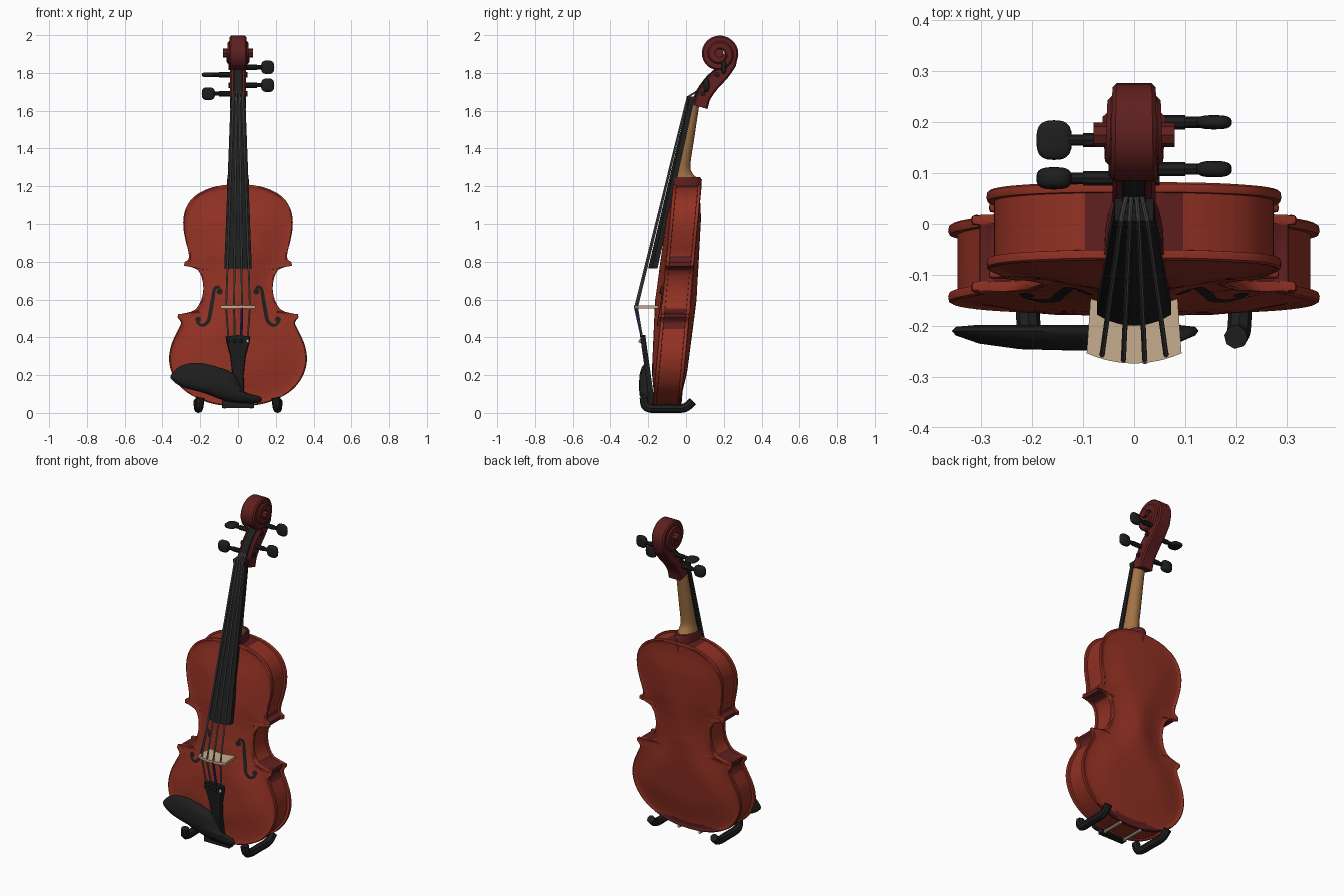
import bpy, bmesh, math
from mathutils import Vector
from mathutils.bvhtree import BVHTree

if "Cube" in bpy.data.objects:
    bpy.data.objects.remove(bpy.data.objects["Cube"])

def mat(name, r, g, b):
    m = bpy.data.materials.new(name)
    m.diffuse_color = (r, g, b, 1)
    m.use_nodes = True
    m.node_tree.nodes["Principled BSDF"].inputs["Base Color"].default_value = m.diffuse_color
    return m

RED = mat("red varnish", .29, .031, .017)
DARK = mat("dark red varnish", .115, .014, .014)
TAN = mat("bare maple", .36, .17, .06)
BLACK = mat("ebony black", .013, .013, .013)
CREAM = mat("bridge cream", .56, .42, .27)
GREY = mat("string grey", .13, .13, .14)
METAL = mat("metal", .5, .46, .38)
BLUE = mat("blue thread", .03, .04, .25)

def smooth(ob, angle=38):
    bpy.ops.object.select_all(action='DESELECT')
    ob.select_set(True)
    bpy.context.view_layer.objects.active = ob
    bpy.ops.object.shade_smooth_by_angle(angle=math.radians(angle))

def spline(pts, n=5, closed=False):
    """Catmull-Rom through points of any dimension."""
    out, k = [], len(pts)
    get = (lambda i: pts[i % k]) if closed else (lambda i: pts[max(0, min(k - 1, i))])
    for i in range(k if closed else k - 1):
        for j in range(n):
            t = j / n
            out.append(tuple(.5 * (2 * b + (c - a) * t + (2 * a - 5 * b + 4 * c - d) * t * t
                                   + (3 * b - a - 3 * c + d) * t ** 3)
                             for a, b, c, d in zip(get(i - 1), get(i), get(i + 1), get(i + 2))))
    return out if closed else out + [tuple(pts[-1])]

def loft(name, sections, m, ring=True, caps=True):
    """Skin a list of equal-length cross-sections."""
    bm = bmesh.new()
    rows = [[bm.verts.new(p) for p in s] for s in sections]
    n = len(rows[0])
    for a, b in zip(rows, rows[1:]):
        for i in range(n if ring else n - 1):
            j = (i + 1) % n
            bm.faces.new((a[i], a[j], b[j], b[i]))
    if caps and ring:
        bm.faces.new(rows[0])
        bm.faces.new(rows[-1])
    bmesh.ops.remove_doubles(bm, verts=bm.verts, dist=1e-5)
    bmesh.ops.recalc_face_normals(bm, faces=bm.faces)
    me = bpy.data.meshes.new(name)
    bm.to_mesh(me)
    bm.free()
    me.materials.append(m)
    ob = bpy.data.objects.new(name, me)
    bpy.context.collection.objects.link(ob)
    smooth(ob)
    return ob

def rod(name, pts, r, m):
    cu = bpy.data.curves.new(name, 'CURVE')
    cu.dimensions, cu.bevel_depth, cu.bevel_resolution, cu.use_fill_caps = '3D', r, 2, True
    sp = cu.splines.new('POLY')
    sp.points.add(len(pts) - 1)
    for p, q in zip(sp.points, pts):
        p.co = (*q, 1)
    cu.materials.append(m)
    ob = bpy.data.objects.new(name, cu)
    bpy.context.collection.objects.link(ob)
    bpy.ops.object.select_all(action='DESELECT')
    ob.select_set(True)
    bpy.context.view_layer.objects.active = ob
    bpy.ops.object.convert(target='MESH')
    smooth(bpy.context.object)

def ball(name, loc, size, m, square=.7):
    """Sphere pushed towards a rounded block."""
    bpy.ops.mesh.primitive_uv_sphere_add(segments=20, ring_count=12, location=loc)
    ob = bpy.context.object
    for v in ob.data.vertices:
        v.co = [math.copysign(abs(c) ** square, c) * s for c, s in zip(v.co, size)]
    ob.name = name
    ob.data.materials.append(m)
    smooth(ob, 60)

def box(name, lo, hi, m):
    loft(name, [[(lo[0], lo[1], z), (hi[0], lo[1], z), (hi[0], hi[1], z), (lo[0], hi[1], z)]
                for z in (lo[2], hi[2])], m)

# Body: half outline (x, z) in three bouts, mirrored, lofted from back spine to front spine
lower = [(0, .035), (.1, .042), (.2, .07), (.29, .125), (.345, .2), (.365, .28), (.353, .36),
         (.322, .43), (.302, .475), (.32, .505)]
waist = [(.318, .522), (.28, .528), (.23, .545), (.198, .59), (.184, .65), (.19, .71),
         (.212, .755), (.25, .772), (.285, .778)]
upper = [(.284, .798), (.262, .815), (.262, .85), (.277, .91), (.289, .98), (.286, 1.05),
         (.262, 1.11), (.22, 1.155), (.15, 1.19), (.07, 1.207), (0, 1.21)]
half = spline(lower) + spline(waist) + spline(upper)
outline = half + [(-x, z) for x, z in half[-2:0:-1]]

def shrink(t):
    return [(x * (1 - t), z + (.2 + (z - .035) * .723 - z) * t) for x, z in outline]

def lean(pts, h):
    return [(x, y + .092 * z - .105, z) for (x, z), y in zip(pts, h)]

def height(x, z, arch):
    """Plate height above the ribs: raised bead at the edge, then an arch towards the middle."""
    d = min(math.hypot(x - a, z - b) for a, b in outline)
    bead = .016 + .005 * math.sin(math.pi * min(1, d / .016))
    rise = .5 - .5 * math.cos(math.pi * min(1, max(0, d - .012) / .19))
    return bead + arch * rise * (1.1 - .75 * abs(z - .6) / .6)

def plate(sign, arch):
    rows = [lean(shrink(t), [sign * (.056 + h)] * len(outline)) for t, h in ((.05, 0), (.008, .001), (0, .008))]
    for t in (.004, .02, .035, .06, .1, .16, .25, .4, .55, .7, .85, 1):
        pts = shrink(t)
        rows.append(lean(pts, [sign * (.056 + height(x, z, arch)) for x, z in pts]))
    return rows

body = loft("body", plate(1, .031)[::-1] + plate(-1, .038), RED, caps=False)

# Darker varnish on the corner ribs, under the neck and at the tail of the back
body.data.materials.append(DARK)
for p in body.data.polygons:
    x, y, z = p.center
    d = y - .092 * z + .105
    rib = abs(d) < .03 and (.44 < z < .55 or .76 < z < .83 or (z > 1.15 and abs(x) < .09))
    if rib or (d > .06 and z < .085):
        p.material_index = 1

# F-holes: ribbons and round eyes laid on the arched front
bm = bmesh.new()
bm.from_mesh(body.data)
tree = BVHTree.FromBMesh(bm)
bm.free()

def on_front(x, z):
    hit = tree.ray_cast(Vector((x, -1, z)), Vector((0, 1, 0)))[0]
    return (x, hit.y - .003, z)

hole = spline([(.095, .64), (.102, .666), (.124, .655), (.134, .6), (.145, .54), (.157, .487),
               (.185, .464), (.212, .475), (.215, .5)])
for s, side in ((1, "right"), (-1, "left")):
    rows = []
    for i, (x, z) in enumerate(hole):
        a, b = hole[max(0, i - 1)], hole[min(len(hole) - 1, i + 1)]
        d = Vector((b[0] - a[0], b[1] - a[1])).normalized()
        w = .004 + .006 * math.sin(math.pi * i / (len(hole) - 1))
        rows.append([on_front(s * (x + k * d.y * w), z - k * d.x * w) for k in (-1, 0, 1)])
    loft("f_hole_" + side, rows, BLACK, ring=False)
    for cx, cz in ((.097, .642), (.211, .494)):
        loft("f_hole_eye_" + side, [[on_front(s * cx + r * math.cos(a * math.pi / 8), cz + r * math.sin(a * math.pi / 8))
                                     for a in range(16)] for r in (.016, .002)], BLACK)

# Neck and heel: D-shaped sections (z, front y, depth, half width)
def d_loft(name, rows, m):
    loft(name, [[(w * math.cos(a * math.pi / 12), y + d * math.sin(a * math.pi / 12) ** .8, z)
                 for a in range(13)] for z, y, d, w in rows], m)

d_loft("neck", spline([(1.245, -.06, .12, .053), (1.265, -.055, .092, .05), (1.31, -.045, .068, .046),
                       (1.45, -.01, .053, .042), (1.65, .035, .038, .037)]), TAN)
d_loft("heel", [(1.15, -.06, .135, .06), (1.235, -.06, .144, .058), (1.25, -.06, .132, .053)], DARK)

# Fingerboard with curved face, and nut
def board(z, y, w, bulge):
    return [(w * k / 5, y - bulge * (1 - (k / 5) ** 2), z) for k in range(-5, 6)] + [(w, y + .027, z), (-w, y + .027, z)]

loft("fingerboard", [board(.765, -.178, .073, .022), board(1.66, .018, .039, .008)], BLACK)
box("nut", (-.038, .006, 1.655), (.038, .05, 1.675), BLACK)

# Pegbox and scroll: one sweep (y, z, thickness, half width) ending in a widening spiral
def sweep(name, path, m):
    rows = []
    for i, (y, z, th, w) in enumerate(path):
        a, b = path[max(0, i - 1)], path[min(len(path) - 1, i + 1)]
        d = Vector((b[0] - a[0], b[1] - a[1])).normalized()
        c = min(.008, th * .25)
        sec = [(w, th / 2 - c), (w - c, th / 2), (c - w, th / 2), (-w, th / 2 - c),
               (-w, c - th / 2), (c - w, -th / 2), (w - c, -th / 2), (w, c - th / 2)]
        rows.append([(x, y + d.y * n, z - d.x * n) for x, n in sec])
    loft(name, rows, m)

pegbox = spline([(.075, 1.62, .08, .042), (.095, 1.68, .078, .042), (.14, 1.745, .08, .042),
                 (.19, 1.795, .075, .042), (.235, 1.845, .06, .042)])
spiral = []
for i in range(65):
    s = i / 32
    r, a = .08 - .026 * s ** 1.2, 2 * math.pi * s
    spiral.append((.175 + r * math.cos(a), 1.9 + r * math.sin(a), .045, .042 + .01 * s))
sweep("pegbox_and_scroll", pegbox + spiral, DARK)
rod("scroll_eye", [(-.08, .175, 1.905), (.08, .175, 1.905)], .024, DARK)
sweep("pegbox_slot", [(y - .036, z + .022, .012, .024) for y, z, _, _ in pegbox[:19]], BLACK)

# Tuning pegs: (side, y, z, knob half depth, knob half height)
for s, y, z, dy, dz in ((1, .2, 1.83, .014, .036), (-1, .165, 1.79, .039, .013),
                        (1, .108, 1.735, .016, .036), (-1, .09, 1.69, .022, .034)):
    rod("peg_shaft", [(-s * .05, y, z), (s * .1, y, z)], .014, BLACK)
    rod("peg_neck", [(s * .09, y, z), (s * .14, y, z)], .011, BLACK)
    ball("peg_knob", (s * .157, y, z), (.035, dy, dz), BLACK)

# Bridge: thin flat plate with curved crown
crown = [(.093 * k / 6, -.274 + .02 * (k / 6) ** 2) for k in range(-6, 7)]
foot = [(.085, -.14), (.04, -.14), (.03, -.155), (-.03, -.155), (-.04, -.14), (-.085, -.14)]
loft("bridge", [[(x, y, z) for x, y in crown + foot] for z in (.553, .568)], CREAM)

# Tailpiece
tail = [(.066, .405), (.062, .375), (.042, .3), (.03, .2), (.034, .05)]
prof = [(0, .412)] + tail + [(-x, z) for x, z in tail[::-1]]
loft("tailpiece", [[(x * k, -.172 - .14 * z + o, z) for x, z in prof]
                   for k, o in ((.97, .014), (1, .008), (1, -.006), (.9, -.014))], BLACK)

# Strings with fine tuners
for i, k in enumerate((-1.5, -.5, .5, 1.5)):
    yb = -.27 + .005 * k * k
    rod("string", [(k * .042, yb, .56), (k * .017, .008, 1.672), (k * .009, .062, 1.705)], .005, GREY)
    rod("string_end", [(k * .034, -.232, .395), (k * .042, yb, .56)], .007 if i == 2 else .005, BLUE if i == 2 else GREY)
    ball("fine_tuner", (k * .034, -.243, .38), (.008, .008, .01), METAL if i == 3 else BLACK, 1)

# Chin rest: domed cup with a tail, plus its clamp
edge = spline([(-.355, .2), (-.3, .25), (-.21, .265), (-.1, .24), (-.02, .205), (.02, .13), (.06, .1), (.12, .085),
               (.115, .055), (.03, .052), (-.07, .065), (-.18, .105), (-.29, .135), (-.345, .17)], 4, True)
loft("chin_rest", [[(-.09 + (x + .09) * k, y, .14 + (z - .14) * k) for x, z in edge]
                   for k, y in ((.05, -.2), (.8, -.198), (.97, -.202), (1, -.21), (.97, -.219),
                                (.8, -.235), (.5, -.246), (.05, -.249))], BLACK)
box("clamp_front", (-.085, -.205, .026), (.085, -.165, .075), BLACK)
for x in (-.07, .07):
    rod("clamp_screw", [(x, -.17, .031), (x, -.03, .031)], .009, METAL)

# Supporting feet hooked under the body
for s, side in ((1, "right"), (-1, "left")):
    rod("foot_" + side, spline([(s * .2, -.222, .08), (s * .205, -.215, .04), (s * .208, -.185, .024),
                                (s * .21, -.1, .024), (s * .21, -.01, .026), (s * .213, .035, .062)], 4), .0235, BLACK)
